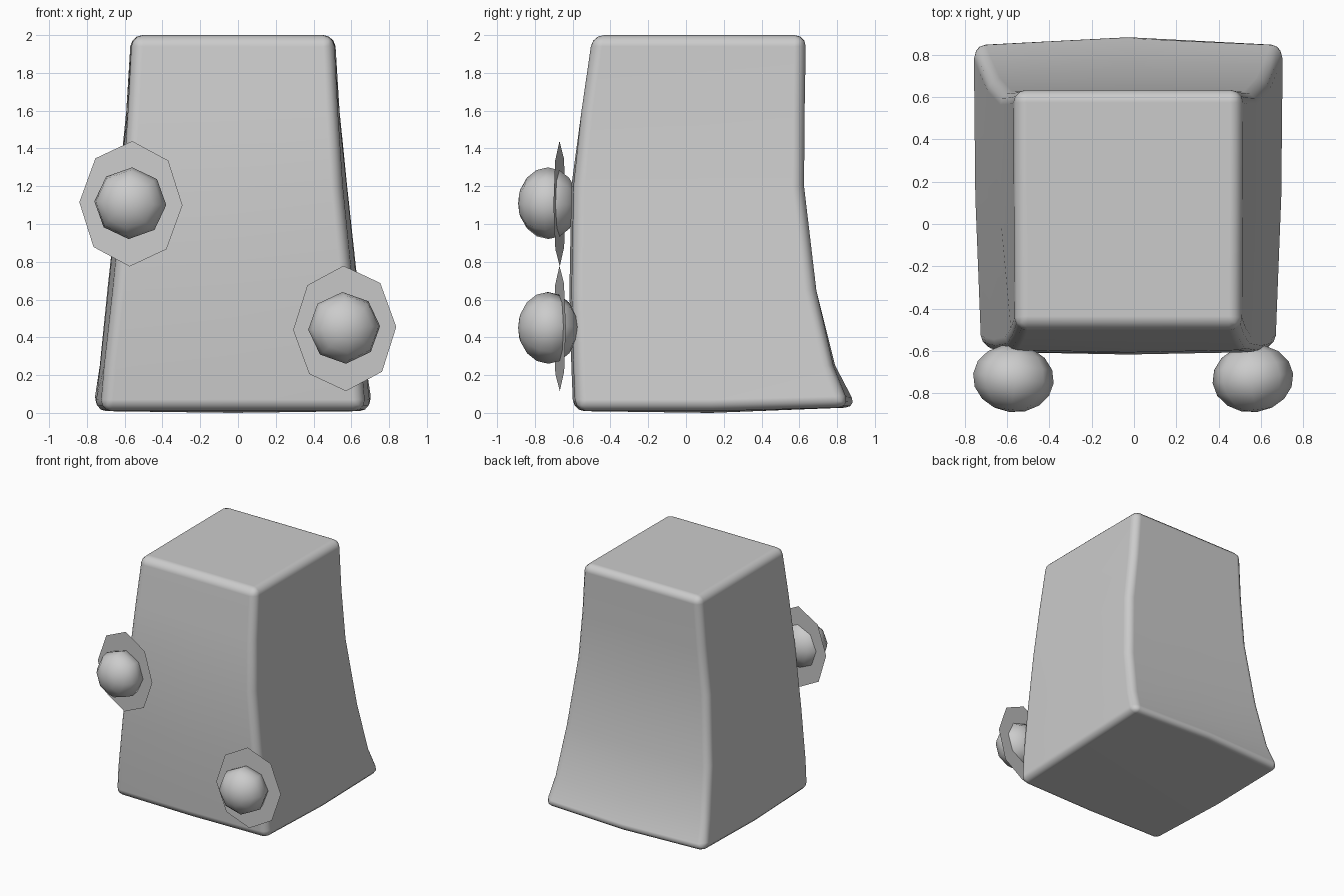
import bpy, bmesh, math
from mathutils import Matrix

if "Cube" in bpy.data.objects:
    bpy.data.objects.remove(bpy.data.objects["Cube"])

# Body: lofted eight-point rings, slightly bowed, with rounded edges
# z, front half width, back half width, front y, back y, back bulge
RINGS = [
    (0.01, 0.70, 0.74, -0.585, 0.865, 0.04),
    (0.25, 0.68, 0.705, -0.595, 0.78, 0.01),
    (0.65, 0.635, 0.665, -0.605, 0.69, 0.0),
    (1.20, 0.58, 0.605, -0.595, 0.625, 0.0),
    (1.60, 0.555, 0.565, -0.553, 0.628, 0.0),
    (2.00, 0.535, 0.54, -0.495, 0.635, 0.0),
]
CX = -0.027

bm = bmesh.new()
loops = []
for z, wf, wb, yf, yb, bulge in RINGS:
    wm = (wf + wb) / 2 + (0.01 if z < 1.5 else 0)
    ym = (yf + yb) / 2
    bow = 0.012 if z < 1.5 else 0
    pts = [(-wf, yf), (0, yf - bow), (wf, yf), (wm, ym),
           (wb, yb), (0, yb + bulge), (-wb, yb), (-wm, ym)]
    loops.append([bm.verts.new((CX + x, y, z + (0.02 if z < 0.1 and i in (4, 5, 6) else 0)))
                  for i, (x, y) in enumerate(pts)])
for a, b in zip(loops, loops[1:]):
    for i in range(8):
        j = (i + 1) % 8
        bm.faces.new((a[i], a[j], b[j], b[i]))
bm.faces.new(loops[-1])
base = bm.verts.new((CX, 0.13, 0.0))
for i in range(8):
    bm.faces.new((loops[0][(i + 1) % 8], loops[0][i], base))
bmesh.ops.recalc_face_normals(bm, faces=bm.faces)


def finish(name, bm, smooth=True):
    mesh = bpy.data.meshes.new(name)
    bm.to_mesh(mesh)
    bm.free()
    for p in mesh.polygons:
        p.use_smooth = smooth
    ob = bpy.data.objects.new(name, mesh)
    bpy.context.collection.objects.link(ob)
    return ob


body = finish("body", bm)
bev = body.modifiers.new("rounded_edges", 'BEVEL')
bev.width = 0.06
bev.segments = 3
bev.limit_method = 'ANGLE'
bev.angle_limit = math.radians(45)
bev.harden_normals = True


# Studs: squashed eight-sided ball with a thin octagonal collar behind it
def stud(name, x, z, yaw, roll):
    spin = Matrix.Rotation(yaw, 4, 'Z') @ Matrix.Rotation(roll, 4, 'Y')
    face_front = Matrix.Rotation(math.radians(90), 4, 'X')
    ball = bmesh.new()
    bmesh.ops.create_uvsphere(ball, u_segments=8, v_segments=8, radius=1)
    ball.transform(Matrix.Translation((x, -0.73, z)) @ spin
                   @ Matrix.Diagonal((0.192, 0.16, 0.19, 1)) @ face_front)
    finish(name + "_ball", ball)
    collar = bmesh.new()
    bmesh.ops.create_circle(collar, cap_ends=True, segments=8, radius=1)
    collar.transform(Matrix.Translation((x + 0.003, -0.669, z - 0.003))
                     @ Matrix.Rotation(yaw, 4, 'Z')
                     @ Matrix.Diagonal((0.275, 1, 0.332, 1))
                     @ Matrix.Rotation(roll / 2, 4, 'Y') @ face_front)
    finish(name + "_collar", collar, False)


stud("upper_stud", -0.57, 1.11, -0.12, 0.05)
stud("lower_stud", 0.562, 0.45, 0.12, -0.05)
